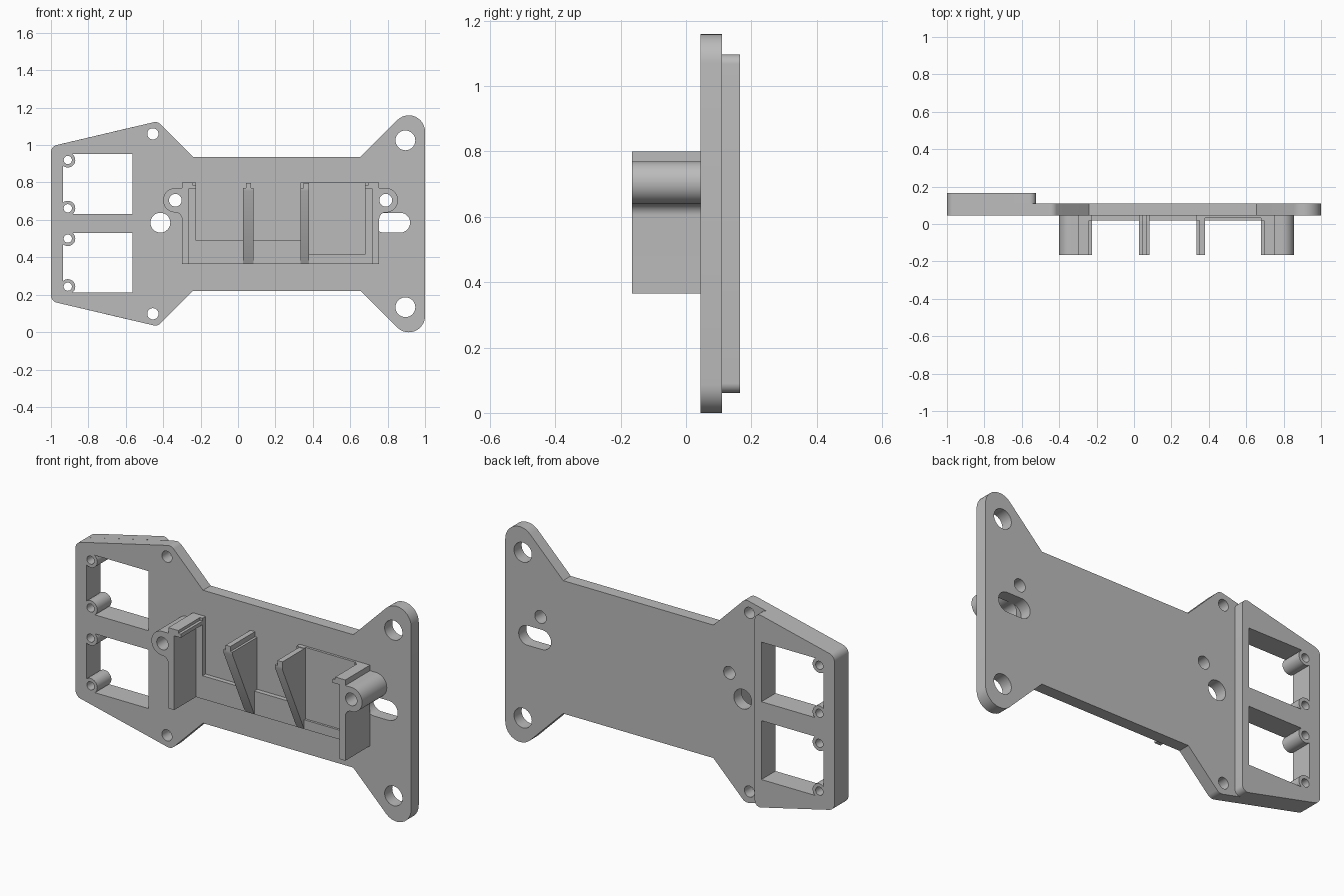
import bpy
import math
from mathutils import Vector, Matrix

if "Cube" in bpy.data.objects:
    bpy.data.objects.remove(bpy.data.objects["Cube"], do_unlink=True)

MID_Z = 0.579      # the plate is symmetric about this height
MID_X = 0.2275     # the cradle side walls are symmetric about this line
FRONT, FACE, BACK, REAR = -0.165, 0.045, 0.11, 0.165

grey = bpy.data.materials.new("light_grey")
grey.use_nodes = True
grey.diffuse_color = (0.5, 0.5, 0.5, 1)
grey.node_tree.nodes["Principled BSDF"].inputs["Base Color"].default_value = (0.5, 0.5, 0.5, 1)


def rounded(corners, steps=12):
    """Closed outline from (a, b[, radius]) corners, filleting those with a radius."""
    out = []
    for i, c in enumerate(corners):
        p = Vector(c[:2])
        r = c[2] if len(c) > 2 else 0
        if not r:
            out.append(p)
            continue
        u = (Vector(corners[i - 1][:2]) - p).normalized()
        v = (Vector(corners[(i + 1) % len(corners)][:2]) - p).normalized()
        half = u.angle(v) / 2
        centre = p + (u + v).normalized() * (r / math.sin(half))
        start = p + u * (r / math.tan(half)) - centre
        end = p + v * (r / math.tan(half)) - centre
        sweep = math.atan2(start.x * end.y - start.y * end.x, start.dot(end))
        for k in range(steps + 1):
            out.append(centre + Matrix.Rotation(sweep * k / steps, 2) @ start)
    return out


def circle(x, z, r, n=32):
    return [Vector((x + r * math.cos(math.tau * k / n), z + r * math.sin(math.tau * k / n)))
            for k in range(n)]


def rect(x0, x1, z0, z1, r=0):
    return rounded([(x0, z0, r), (x1, z0, r), (x1, z1, r), (x0, z1, r)])


def flip_x(loop):
    return [Vector((2 * MID_X - p.x, p.y)) for p in reversed(loop)]


def flip_z(corners):
    """Append the corners mirrored about the plate's middle height."""
    return corners + [(c[0], 2 * MID_Z - c[1], *c[2:]) for c in reversed(corners)]


def solid(name, loops, lo, hi, axis="Y"):
    """Extrude an outline (first loop) with holes (other loops) from lo to hi."""
    curve = bpy.data.curves.new(name + "_profile", "CURVE")
    curve.dimensions = "2D"
    curve.fill_mode = "BOTH"
    curve.extrude = (hi - lo) / 2
    for loop in loops:
        spline = curve.splines.new("POLY")
        spline.points.add(len(loop) - 1)
        for point, p in zip(spline.points, loop):
            point.co = (p.x, p.y, 0, 1)
        spline.use_cyclic_u = True
    temp = bpy.data.objects.new(name + "_profile", curve)
    bpy.context.collection.objects.link(temp)
    mesh = bpy.data.meshes.new_from_object(
        temp.evaluated_get(bpy.context.evaluated_depsgraph_get()))
    bpy.data.objects.remove(temp)
    bpy.data.curves.remove(curve)

    turn = Matrix.Rotation(math.pi / 2, 4, "X")
    offset = Vector((0, (lo + hi) / 2, 0))
    if axis == "X":
        turn = Matrix.Rotation(math.pi / 2, 4, "Z") @ turn
        offset = Vector(((lo + hi) / 2, 0, 0))
    mesh.transform(Matrix.Translation(offset) @ turn)
    mesh.materials.clear()
    mesh.materials.append(grey)
    obj = bpy.data.objects.new(name, mesh)
    bpy.context.collection.objects.link(obj)

    # weld the caps to the sides, then smooth only the round walls
    bpy.ops.object.select_all(action="DESELECT")
    obj.select_set(True)
    bpy.context.view_layer.objects.active = obj
    bpy.ops.object.mode_set(mode="EDIT")
    bpy.ops.mesh.select_all(action="SELECT")
    bpy.ops.mesh.remove_doubles(threshold=0.0001)
    bpy.ops.mesh.normals_make_consistent(inside=False)
    bpy.ops.object.mode_set(mode="OBJECT")
    bpy.ops.object.shade_smooth_by_angle(angle=math.radians(30))
    return obj


# Base plate with waist, flared ends, windows and screw holes
windows = [rect(-0.935, -0.565, 0.632, 0.953), rect(-0.935, -0.565, 0.213, 0.53)]
plate = rounded(flip_z([(-1, 0.993, 0.04), (-0.43, 1.127, 0.04), (-0.24, 0.937),
                        (0.655, 0.937), (1, 1.282, 0.087)]))
holes = [circle(-0.415, 0.585, 0.053), rect(0.727, 0.92, 0.532, 0.638, 0.0529)]
for x, z, r in [(-0.455, 1.06, 0.03), (0.895, 1.025, 0.053)]:
    holes += [circle(x, z, r), circle(x, 2 * MID_Z - z, r)]
ear_hole = circle(-0.335, 0.705, 0.034)
solid("base_plate", [plate, *windows, *holes, ear_hole, flip_x(ear_hole)], FACE, BACK)

# Thicker rear step around the windows
step = rounded(flip_z([(-1, 0.993, 0.04), (-0.525, 1.105, 0.03)]))
solid("rear_step", [step, *windows], BACK, REAR)

# Screw bosses along the window edge
for i, z in enumerate((0.92, 0.662, 0.5, 0.243)):
    solid(f"screw_boss_{i + 1}", [circle(-0.91, z, 0.04), circle(-0.91, z, 0.022)], FACE, REAR)

# Cradle side walls, each with a stepped lip and a screw ear
wall = rounded([(-0.265, 0.365), (-0.265, 0.765), (-0.225, 0.765), (-0.225, 0.785),
                (-0.24, 0.785), (-0.24, 0.8), (-0.3, 0.8), (-0.3, 0.77),
                (-0.4, 0.77, 0.064), (-0.4, 0.64, 0.064), (-0.3, 0.64, 0.035),
                (-0.3, 0.365)])
solid("right_cradle_wall", [wall, ear_hole], FRONT, FACE)
solid("left_cradle_wall", [flip_x(wall), flip_x(ear_hole)], FRONT, FACE)

# Raised cradle floor with an open bay and a shallow pocket
floor = rounded([(-0.265, 0.365), (0.72, 0.365), (0.72, 0.8), (0.68, 0.8), (0.68, 0.415),
                 (0.38, 0.415), (0.38, 0.8), (0.335, 0.8), (0.335, 0.49),
                 (-0.225, 0.49), (-0.225, 0.8), (-0.265, 0.8)])
solid("cradle_floor", [floor], 0.02, FACE)
solid("pocket_floor", [rect(0.38, 0.68, 0.415, 0.8)], 0.032, FACE)

# Tapered support ribs, each with a narrower lip on top
rib = rounded([(FACE, 0.365), (0.02, 0.365), (FRONT, 0.755), (FRONT, 0.77), (FACE, 0.77)])
lip = rect(FRONT, FACE, 0.77, 0.797)
for name, x0, x1, l0, l1 in [("middle", 0.028, 0.083, 0.042, 0.07),
                             ("left", 0.335, 0.38, 0.35, 0.38)]:
    solid(name + "_rib", [rib], x0, x1, "X")
    solid(name + "_rib_lip", [lip], l0, l1, "X")
